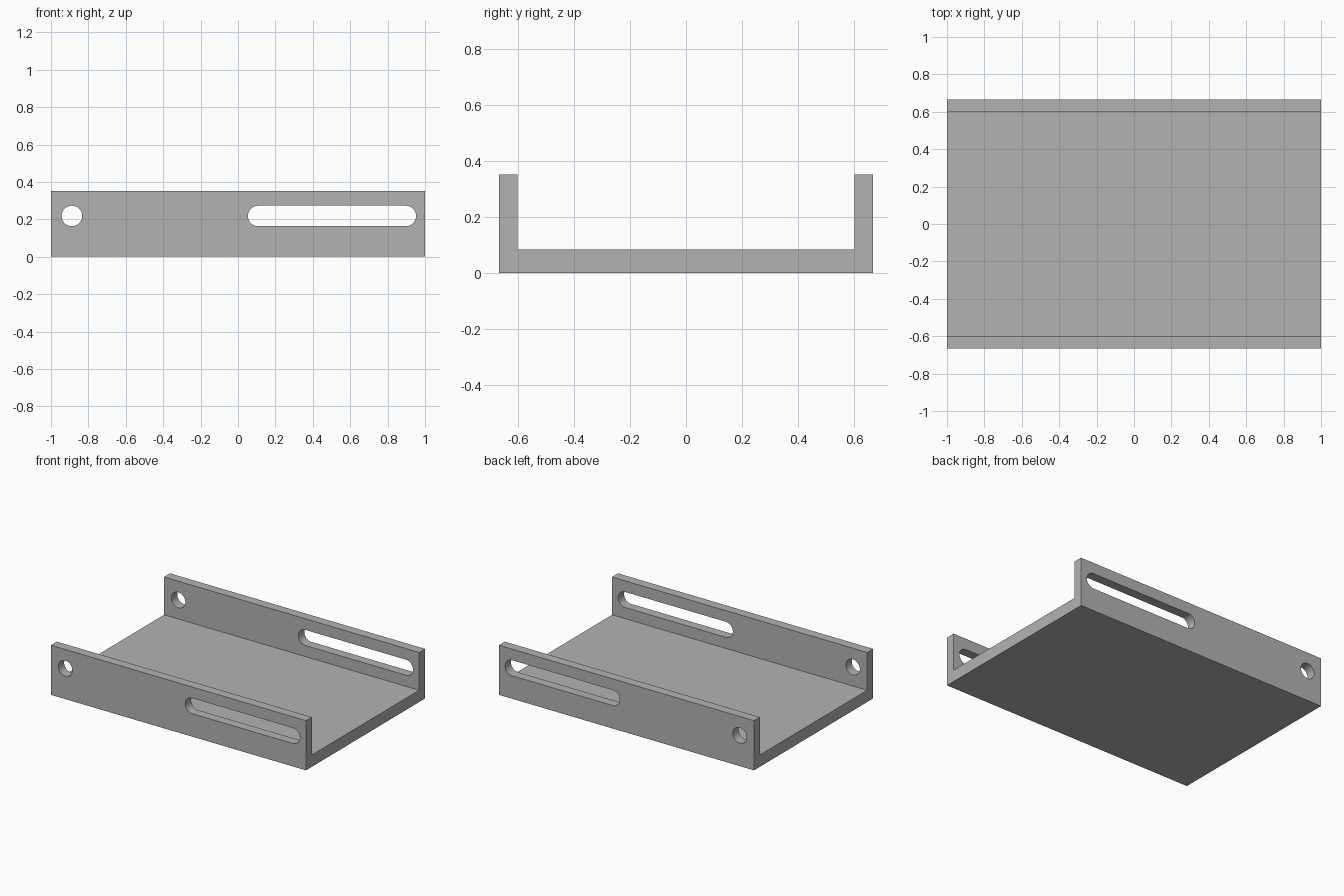
import bpy, bmesh, math

cube = bpy.data.objects.get("Cube")
if cube:
    bpy.data.objects.remove(cube, do_unlink=True)

LENGTH, WIDTH, HEIGHT = 2.0, 1.333, 0.352
INNER = 0.6       # half the gap between the walls
FLOOR = 0.084     # floor thickness
HOLE_Z, HOLE_R = 0.218, 0.055

grey = bpy.data.materials.new("plain grey")
grey.use_nodes = True
colour = (0.45, 0.45, 0.45, 1)
grey.diffuse_color = colour
grey.node_tree.nodes["Principled BSDF"].inputs["Base Color"].default_value = colour


def extrude(name, points, direction):
    """Closed prism made from an outline swept along a direction."""
    bm = bmesh.new()
    face = bm.faces.new([bm.verts.new(p) for p in points])
    swept = bmesh.ops.extrude_face_region(bm, geom=[face])["geom"]
    bmesh.ops.translate(bm, vec=direction,
                        verts=[v for v in swept if isinstance(v, bmesh.types.BMVert)])
    bmesh.ops.recalc_face_normals(bm, faces=bm.faces)
    mesh = bpy.data.meshes.new(name)
    bm.to_mesh(mesh)
    bm.free()
    mesh.materials.append(grey)
    obj = bpy.data.objects.new(name, mesh)
    bpy.context.collection.objects.link(obj)
    return obj


def slot_outline(x1, x2, steps=24):
    """Rounded slot; a circle when both ends coincide."""
    points = []
    for centre, start in ((x2, -math.pi / 2), (x1, math.pi / 2)):
        last = steps if x1 == x2 else steps + 1
        for i in range(last):
            a = start + math.pi * i / steps
            points.append((centre + HOLE_R * math.cos(a), -1,
                           HOLE_Z + HOLE_R * math.sin(a)))
    return points


# U-shaped channel: floor with two side walls
half = WIDTH / 2
profile = [(-half, 0), (half, 0), (half, HEIGHT), (INNER, HEIGHT),
           (INNER, FLOOR), (-INNER, FLOOR), (-INNER, HEIGHT), (-half, HEIGHT)]
channel = extrude("channel_bracket", [(-LENGTH / 2, y, z) for y, z in profile],
                  (LENGTH, 0, 0))

# Round hole and long slot through both walls
bpy.context.view_layer.objects.active = channel
channel.select_set(True)
for name, x1, x2 in (("hole_cutter", -0.888, -0.888), ("slot_cutter", 0.108, 0.897)):
    cutter = extrude(name, slot_outline(x1, x2), (0, 2, 0))
    cutter.hide_render = True
    mod = channel.modifiers.new(name, "BOOLEAN")
    mod.operation = "DIFFERENCE"
    mod.solver = "EXACT"
    mod.object = cutter
    bpy.ops.object.modifier_apply(modifier=mod.name)
    bpy.data.objects.remove(cutter, do_unlink=True)

bpy.ops.object.shade_smooth_by_angle(angle=math.radians(30))
